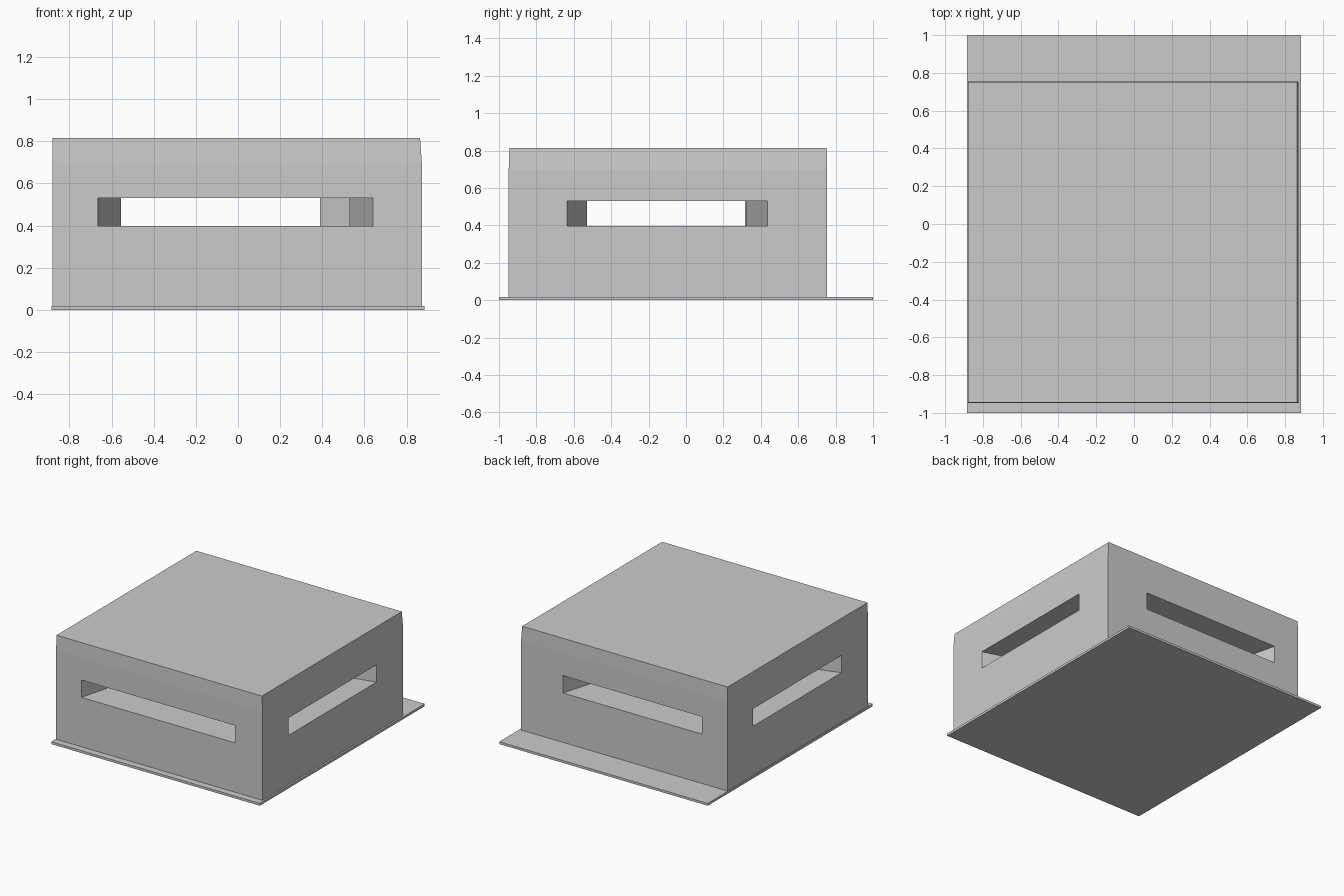
import bpy, bmesh

if "Cube" in bpy.data.objects:
    bpy.data.objects.remove(bpy.data.objects["Cube"])


def loft(name, rings):
    """Closed solid through a list of (z, [(x, y), ...]) rings, counter-clockwise."""
    bm = bmesh.new()
    loops = [[bm.verts.new((x, y, z)) for x, y in pts] for z, pts in rings]
    n = len(loops[0])
    bm.faces.new(loops[0][::-1])
    bm.faces.new(loops[-1])
    for a, b in zip(loops, loops[1:]):
        for i in range(n):
            j = (i + 1) % n
            bm.faces.new((a[i], a[j], b[j], b[i]))
    bmesh.ops.recalc_face_normals(bm, faces=bm.faces)
    mesh = bpy.data.meshes.new(name)
    bm.to_mesh(mesh)
    bm.free()
    ob = bpy.data.objects.new(name, mesh)
    bpy.context.collection.objects.link(ob)
    return ob


def rect(x0, x1, y0, y1):
    return [(x0, y0), (x1, y0), (x1, y1), (x0, y1)]


# Thin ground plate
plate = rect(-0.885, 0.885, -1, 1)
loft("base_plate", [(0, plate), (0.018, plate)])

# Main block, very slightly drawn in at the top
wall = rect(-0.88, 0.872, -0.948, 0.755)
block = loft("main_block", [(0.018, wall), (0.70, wall),
                            (0.815, rect(-0.88, 0.864, -0.944, 0.752))])

# Cross-shaped slot outline: each arm flares toward its wall, leaving four pillars
slot = [(-0.665, -1.1), (0.64, -1.1), (0.64, -0.948), (0.53, -0.53), (0.872, -0.635),
        (1.1, -0.635), (1.1, 0.435), (0.872, 0.435), (0.39, 0.322), (0.515, 0.755),
        (0.515, 1.1), (-0.665, 1.1), (-0.665, 0.755), (-0.555, 0.315), (-0.88, 0.445),
        (-1.1, 0.445), (-1.1, -0.63), (-0.88, -0.63), (-0.555, -0.53), (-0.665, -0.948)]
cutter = loft("slot_cutter", [(0.397, slot), (0.53, slot)])
cutter.hide_render = True
cutter.hide_viewport = False
cutter.display_type = 'WIRE'

cut = block.modifiers.new("slot", 'BOOLEAN')
cut.operation = 'DIFFERENCE'
cut.solver = 'EXACT'
cut.object = cutter

# Bake the slot and drop the helper
bpy.context.view_layer.objects.active = block
block.select_set(True)
bpy.ops.object.modifier_apply(modifier=cut.name)
bpy.data.objects.remove(cutter)
